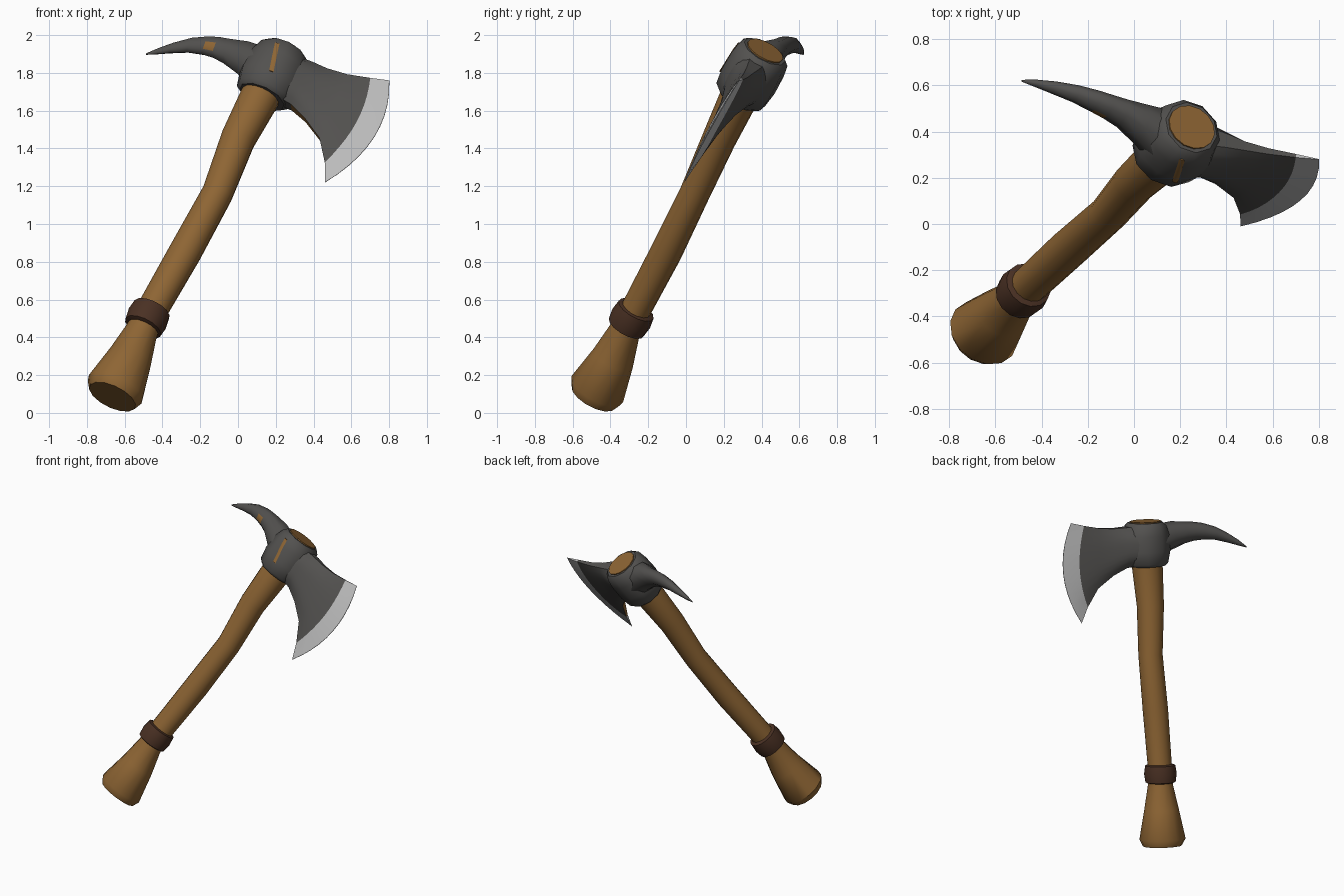
import bpy, bmesh, math
from mathutils import Vector

if "Cube" in bpy.data.objects:
    bpy.data.objects.remove(bpy.data.objects["Cube"])


def material(name, rgb):
    m = bpy.data.materials.new(name)
    m.use_nodes = True
    m.diffuse_color = (*rgb, 1)
    bsdf = next(n for n in m.node_tree.nodes if n.type == 'BSDF_PRINCIPLED')
    bsdf.inputs["Base Color"].default_value = (*rgb, 1)
    bsdf.inputs["Roughness"].default_value = 0.7
    return m


WOOD = material("wood", (0.27, 0.13, 0.034))
IRON = material("dark iron", (0.085, 0.082, 0.078))
STEEL = material("ground steel", (0.50, 0.50, 0.50))
LEATHER = material("dark leather", (0.068, 0.03, 0.017))

# Frame of the tilted axe: towards the blade, up the handle, across the cheeks
HEAD = Vector((0.19, 0.36, 1.79))
ACROSS = Vector((0.12, 0.842, -0.528)).normalized()
UP = Vector((0.402, 0.445, 0.80))
UP = (UP - ACROSS * UP.dot(ACROSS)).normalized()
OUT = ACROSS.cross(UP)


def local(u, v, w):
    return HEAD + OUT * u + UP * v + ACROSS * w


def ellipse(center, axis_a, axis_b, ra, rb, sides):
    angles = [2 * math.pi * k / sides for k in range(sides)]
    return [center + axis_a * ra * math.cos(a) + axis_b * rb * math.sin(a)
            for a in angles]


def loft(name, rings, mats, rule=lambda row, k: 0, sharp=40):
    """Skin a list of equal rings, cap both ends, colour faces by rule."""
    bm = bmesh.new()
    verts = [[bm.verts.new(p) for p in ring] for ring in rings]
    n = len(rings[0])
    for row in range(len(rings) - 1):
        for k in range(n):
            j = (k + 1) % n
            f = bm.faces.new((verts[row][k], verts[row][j],
                              verts[row + 1][j], verts[row + 1][k]))
            f.material_index = rule(row, k)
    bm.faces.new(verts[0][::-1])
    bm.faces.new(verts[-1]).material_index = rule(len(rings) - 2, 0)
    bmesh.ops.recalc_face_normals(bm, faces=bm.faces)
    mesh = bpy.data.meshes.new(name)
    bm.to_mesh(mesh)
    bm.free()
    for m in mats:
        mesh.materials.append(m)
    for p in mesh.polygons:
        p.use_smooth = True
    mesh.set_sharp_from_angle(angle=math.radians(sharp))
    obj = bpy.data.objects.new(name, mesh)
    bpy.context.collection.objects.link(obj)
    return obj


# Bent wooden handle with a flared butt, running up through the eye
handle_path = [
    ((-0.665, -0.49, 0.085), 0.135),
    ((-0.65, -0.47, 0.125), 0.16),
    ((-0.57, -0.385, 0.29), 0.12),
    ((-0.51, -0.325, 0.43), 0.088),
    ((-0.48, -0.29, 0.50), 0.083),
    ((-0.28, -0.105, 0.85), 0.088),
    ((-0.11, 0.045, 1.16), 0.084),
    ((0.0, 0.175, 1.45), 0.094),
    ((0.11, 0.275, 1.66), 0.106),
    (local(0, 0.155, -0.01), 0.108)]
loft("handle", [ellipse(Vector(p), OUT, ACROSS, r, r * 0.96, 14)
                for p, r in handle_path], [WOOD])

# Leather band around the grip
band_center = Vector((-0.48, -0.29, 0.50))
loft("grip_band", [ellipse(band_center + UP * h, OUT, ACROSS, r, r, 14)
                   for h, r in [(-0.065, 0.085), (-0.058, 0.104), (0, 0.112),
                                (0.058, 0.104), (0.065, 0.085)]],
     [LEATHER], sharp=60)

# Faceted iron eye around the top of the handle
loft("head_eye", [ellipse(local(0, v, -0.01), OUT, ACROSS, ru, rw, 10)
                  for v, ru, rw in [(-0.155, 0.13, 0.125), (-0.135, 0.155, 0.145),
                                    (-0.05, 0.175, 0.156), (0.06, 0.17, 0.154),
                                    (0.125, 0.145, 0.145), (0.148, 0.122, 0.122)]],
     [IRON])

# Curved pick, with one worn patch on the front underside
pick_path = [(-0.06, 0.0, -0.01, 0.125, 0.13), (-0.19, 0.04, -0.005, 0.10, 0.085),
             (-0.29, 0.056, 0.006, 0.076, 0.058), (-0.36, 0.06, 0.012, 0.065, 0.05),
             (-0.42, 0.056, 0.02, 0.058, 0.045), (-0.51, 0.038, 0.036, 0.046, 0.036),
             (-0.60, 0.0, 0.055, 0.033, 0.026), (-0.67, -0.036, 0.07, 0.02, 0.015),
             (-0.725, -0.068, 0.08, 0.005, 0.004)]
loft("pick", [ellipse(local(u, v, w), UP, ACROSS, hv, hw, 8)
              for u, v, w, hv, hw in pick_path],
     [IRON, WOOD], lambda row, k: int(row == 3 and k == 5), sharp=60)

# Bearded blade: top corner, bottom corner, forward bulge, half thickness, offset
blade_rows = [((0.06, 0.12), (0.06, -0.14), 0.0, 0.125, -0.01),
              ((0.18, 0.125), (0.17, -0.155), 0.0, 0.085, 0.0),
              ((0.26, 0.123), (0.27, -0.20), 0.0, 0.057, 0.005),
              ((0.37, 0.133), (0.39, -0.28), 0.01, 0.037, 0.012),
              ((0.49, 0.16), (0.475, -0.405), 0.055, 0.022, 0.018),
              ((0.588, 0.186), (0.522, -0.512), 0.10, 0.002, 0.022)]
STEPS = 10


def blade_ring(top, bottom, bulge, thick, offset):
    sides = []
    for side in (-1, 1):
        points = []
        for k in range(STEPS + 1):
            t = k / STEPS
            s = 2 * t - 1
            u = top[0] + (bottom[0] - top[0]) * t + bulge * (1 - s * s)
            v = top[1] + (bottom[1] - top[1]) * t
            w = offset + side * thick * (1 - 0.6 * abs(s) ** 3)
            points.append(local(u, v, w))
        sides.append(points)
    return sides[0] + sides[1][::-1]


def blade_colour(row, k):
    if row == len(blade_rows) - 2:
        return 1
    return 2 if k == STEPS and row > 0 else 0


loft("blade", [blade_ring(*r) for r in blade_rows],
     [IRON, STEEL, WOOD], blade_colour)

# Thin wooden sliver showing on the front cheek of the eye
sliver = [ellipse(local(0.02 - 0.25 * v, v, w), OUT, ACROSS, 0.013, 0.004, 4)
          for v, w in [(-0.07, -0.162), (0.06, -0.160), (0.105, -0.155)]]
loft("eye_sliver", sliver, [WOOD])
